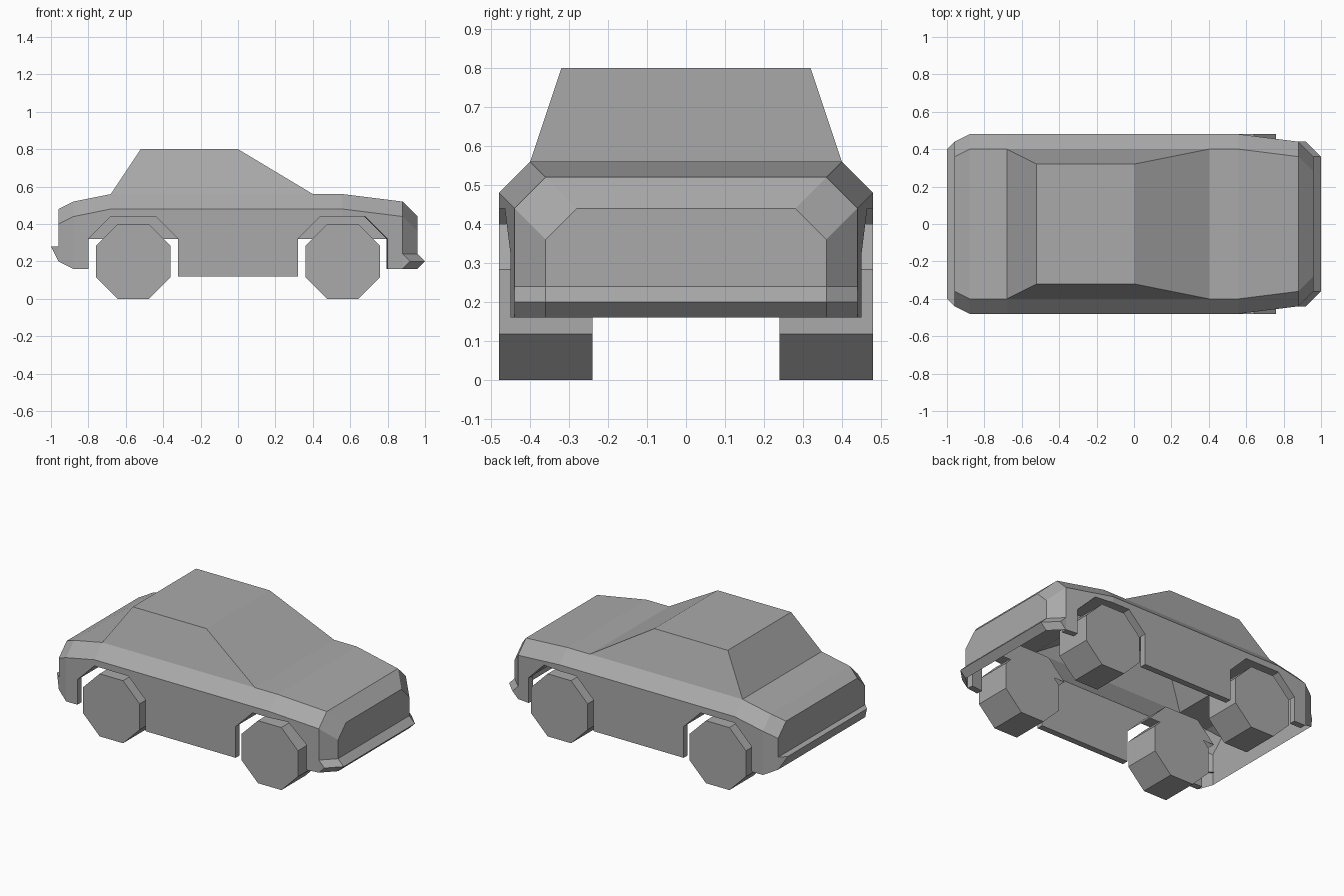
import bpy, bmesh
from math import pi, cos

if "Cube" in bpy.data.objects:
    bpy.data.objects.remove(bpy.data.objects["Cube"])

grey = bpy.data.materials.new("plain_grey")
grey.use_nodes = True
GREY = (0.4, 0.4, 0.4, 1)
grey.diffuse_color = GREY
grey.node_tree.nodes["Principled BSDF"].inputs["Base Color"].default_value = GREY


def half_mesh(name, polygons, thickness=0):
    """Build the +y half from polygons and mirror it across the centre line."""
    bm = bmesh.new()
    for poly in polygons:
        bm.faces.new([bm.verts.new(p) for p in poly])
    bmesh.ops.remove_doubles(bm, verts=bm.verts, dist=0.001)
    bmesh.ops.recalc_face_normals(bm, faces=bm.faces)
    # Open shells: turn the whole half so it faces outwards
    widest = max(bm.faces, key=lambda f: abs(f.normal.y) * f.calc_area())
    if widest.normal.y < 0:
        bmesh.ops.reverse_faces(bm, faces=bm.faces)
    mesh = bpy.data.meshes.new(name)
    bm.to_mesh(mesh)
    bm.free()
    mesh.materials.append(grey)
    obj = bpy.data.objects.new(name, mesh)
    bpy.context.collection.objects.link(obj)
    if thickness:
        solid = obj.modifiers.new("Thickness", 'SOLIDIFY')
        solid.thickness, solid.offset = thickness, -1
    mirror = obj.modifiers.new("Mirror", 'MIRROR')
    mirror.use_axis = (False, True, False)
    return obj


def centre(p):
    return (p[0], 0, p[2])


def to_centre(a, b):
    return [a, b, centre(b), centre(a)]


# Body shell: upper edge and shoulder at stations from tail to nose
upper = [(-.96, .36, .48), (-.88, .4, .52), (-.68, .4, .56), (.4, .4, .56),
         (.56, .4, .56), (.88, .36, .52), (.96, .28, .44)]
shoulder = [(-.96, .44, .4), (-.88, .48, .44), (-.68, .48, .48), (.4, .48, .48),
            (.56, .48, .48), (.88, .44, .44), (.96, .36, .36)]
shell = []
for i in range(len(upper) - 1):
    shell.append([upper[i], upper[i + 1], shoulder[i + 1], shoulder[i]])
    if i != 2:  # open below the cabin
        shell.append(to_centre(upper[i], upper[i + 1]))

# Cabin
roof_back, roof_front = (-.52, .32, .8), (0, .32, .8)
shell += [[upper[2], upper[3], roof_front, roof_back],
          to_centre(roof_back, roof_front),
          to_centre(upper[2], roof_back),
          to_centre(upper[3], roof_front)]

# Tail and nose: wrapped corners and end panels
for end, inner, low_end, low_inner in ((0, 1, .2, .16), (-1, -2, .16, .16)):
    s, t = shoulder[end], shoulder[inner]
    base = (s[0], s[1], low_end)
    shell.append([s, t, (t[0], t[1], low_inner), base])
    shell.append([centre(upper[end]), upper[end], s, base, centre(base)])
half_mesh("body_shell", shell)


# Side panels with wheel arches, tapering in towards the nose
def on_side(points):
    return [(x, .48 - max(0, x - .56) * .125, z) for x, z in points]


rear_side = [(-.88, .44), (-.68, .48), (.56, .48), (.56, .44), (.44, .44),
             (.32, .32), (.32, .12), (-.32, .12), (-.32, .32), (-.44, .44),
             (-.68, .44), (-.8, .32), (-.8, .16), (-.88, .16)]
front_side = [(.56, .48), (.88, .44), (.88, .16), (.8, .16), (.8, .32),
              (.68, .44), (.56, .44)]
half_mesh("side_panel", [on_side(rear_side), on_side(front_side)], .04)

# Bumpers: each is a strip wrapped round the end
front_rings = [[(.88, .44, .24), (.96, .36, .24)],
               [(.92, .44, .2), (1, .36, .2)],
               [(.88, .44, .16), (.96, .36, .16)]]
rear_rings = [[(-.88, .48, .28), (-.96, .44, .28)],
              [(-.96, .44, .28), (-1, .4, .28)],
              [(-.88, .48, .16), (-.96, .44, .2)]]
for name, rings in (("front_bumper", front_rings), ("rear_bumper", rear_rings)):
    strips = []
    for (a, b), (c, d) in zip(rings, rings[1:]):
        corner = [a, b, d, c] if b != c else [a, b, d]
        strips += [corner, to_centre(b, d)]
    if name == "front_bumper":
        strips.append([ring[0] for ring in rings])
    half_mesh(name, strips)

# Wheels and the wheel wells above them
RADIUS = .2
for end, x in (("front", .56), ("rear", -.56)):
    arch = [(x - .24, .32), (x - .12, .44), (x + .12, .44), (x + .24, .32)]
    well = [[(px, .24, pz) for px, pz in arch]]
    for (x1, z1), (x2, z2) in zip(arch, arch[1:]):
        well.append([(x1, .24, z1), (x2, .24, z2), (x2, .44, z2), (x1, .44, z1)])
    half_mesh(end + "_wheel_well", well)
    for side, y in (("left", .36), ("right", -.36)):
        bpy.ops.mesh.primitive_cylinder_add(
            vertices=8, radius=RADIUS / cos(pi / 8), depth=.24,
            location=(x, y, RADIUS), rotation=(pi / 2, pi / 8, 0))
        wheel = bpy.context.object
        wheel.name = f"{end}_{side}_wheel"
        wheel.data.materials.append(grey)
